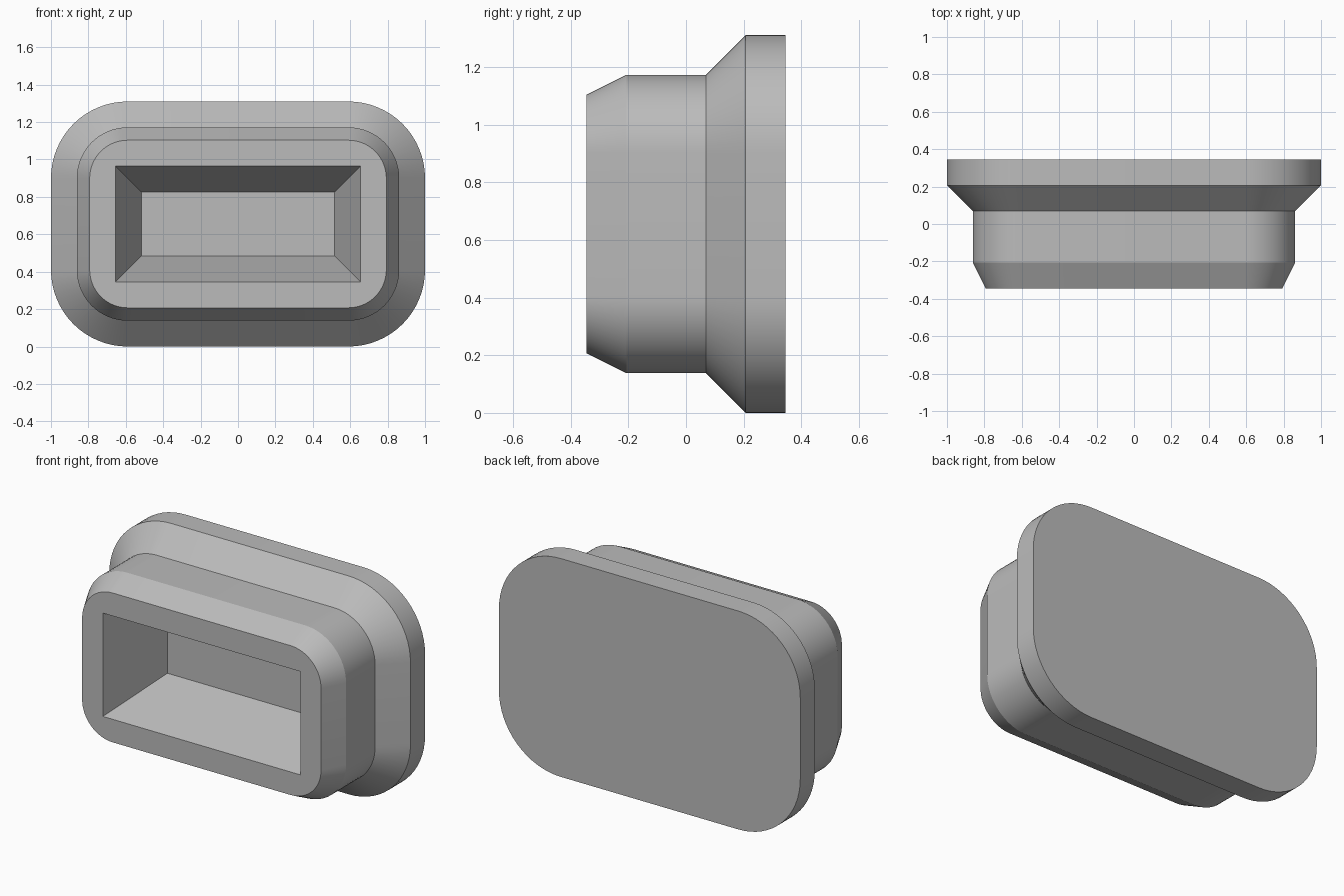
import bpy
import bmesh
from math import cos, sin, pi

cube = bpy.data.objects.get("Cube")
if cube:
    bpy.data.objects.remove(cube)

grey = bpy.data.materials.new("plain grey")
grey.use_nodes = True
colour = (0.5, 0.5, 0.5, 1)
grey.diffuse_color = colour
grey.node_tree.nodes["Principled BSDF"].inputs["Base Color"].default_value = colour

CENTRE_Z = 0.655
CORNER_X, CORNER_Z = 0.59, 0.245   # shared centres of the rounded corners
STEPS = 16                         # segments per rounded corner
SIGNS = [(1, 1), (-1, 1), (-1, -1), (1, -1)]

bm = bmesh.new()


def rounded_ring(radius, y):
    """Four corner arcs, each a list of vertices."""
    arcs = []
    for q, (sx, sz) in enumerate(SIGNS):
        angles = [pi / 2 * (q + i / STEPS) for i in range(STEPS + 1)]
        arcs.append([bm.verts.new((sx * CORNER_X + radius * cos(a), y,
                                   CENTRE_Z + sz * CORNER_Z + radius * sin(a)))
                     for a in angles])
    return arcs


def rectangle(half_x, half_z, y):
    return [bm.verts.new((sx * half_x, y, CENTRE_Z + sz * half_z)) for sx, sz in SIGNS]


def bridge(a, b):
    for i in range(len(a)):
        j = (i + 1) % len(a)
        bm.faces.new((a[i], a[j], b[j], b[i]))


def flat(arcs):
    return [v for arc in arcs for v in arc]


# Outer shell: back flange, sloped shoulder, body, front chamfer
profile = [(0.41, 0.345), (0.41, 0.207), (0.272, 0.069), (0.272, -0.207), (0.203, -0.345)]
rings = [rounded_ring(r, y) for r, y in profile]
for a, b in zip(rings, rings[1:]):
    bridge(flat(a), flat(b))
bm.faces.new(flat(rings[0]))

# Front rim around the rectangular opening
opening = rectangle(0.655, 0.31, -0.345)
for q, arc in enumerate(rings[-1]):
    n = (q + 1) % 4
    for u, v in zip(arc, arc[1:]):
        bm.faces.new((u, v, opening[q]))
    bm.faces.new((arc[-1], rings[-1][n][0], opening[n], opening[q]))

# Tapered recess
floor = rectangle(0.517, 0.172, 0.069)
bridge(opening, floor)
bm.faces.new(floor)

bmesh.ops.recalc_face_normals(bm, faces=bm.faces)
mesh = bpy.data.meshes.new("flanged_plug")
bm.to_mesh(mesh)
bm.free()
mesh.materials.append(grey)
plug = bpy.data.objects.new("flanged_plug", mesh)
bpy.context.collection.objects.link(plug)

# Smooth corners, crisp profile edges
bpy.ops.object.select_all(action="DESELECT")
plug.select_set(True)
bpy.context.view_layer.objects.active = plug
bpy.ops.object.shade_smooth_by_angle(angle=pi / 9)
